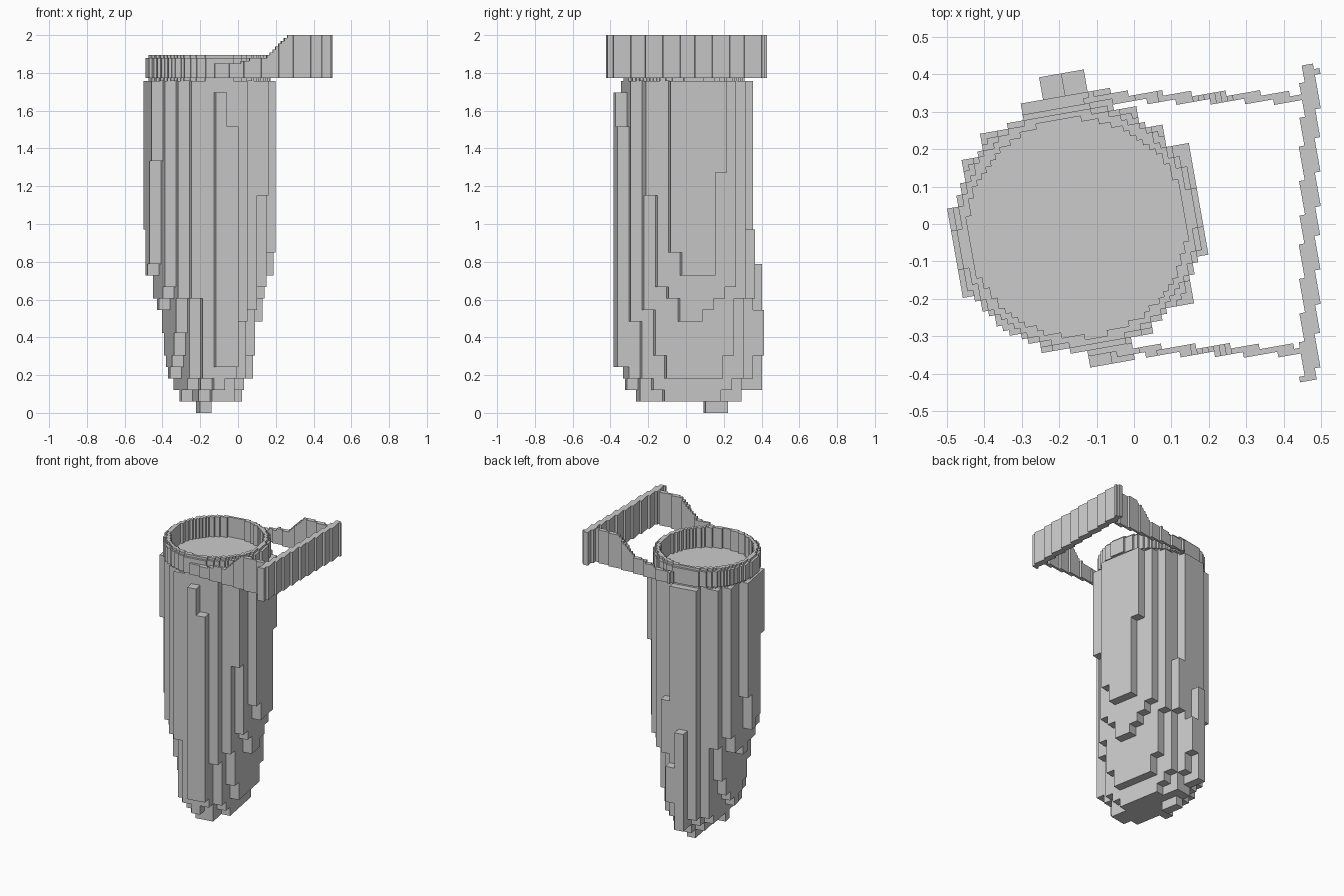
import bpy, bmesh, math

if "Cube" in bpy.data.objects:
    bpy.data.objects.remove(bpy.data.objects["Cube"])

ROT = math.radians(10)          # the block grid is turned 10 degrees about z
FINE = 2 / 132                  # block size of rim and bracket
BIG = 4 * FINE                  # block size of the bag
V_SHIFT = 0.006
C, S = math.cos(ROT), math.sin(ROT)


def lerp(points, z):
    """Piecewise linear lookup."""
    if z <= points[0][0]:
        return points[0][1]
    for (z0, a), (z1, b) in zip(points, points[1:]):
        if z <= z1:
            return a + (b - a) * (z - z0) / (z1 - z0)
    return points[-1][1]


def build_blocks(name, cells, size):
    """Skin a set of (i, j, k) cells with only the exposed faces."""
    bm = bmesh.new()
    verts = {}

    def vert(p):
        if p not in verts:
            u, v, z = p[0] * size, p[1] * size + V_SHIFT, p[2] * size
            verts[p] = bm.verts.new((u * C - v * S, u * S + v * C, z))
        return verts[p]

    for cell in cells:
        for axis in range(3):
            for side in (0, 1):
                near = list(cell)
                near[axis] += 2 * side - 1
                if tuple(near) in cells:
                    continue
                a, b = (axis + 1) % 3, (axis + 2) % 3
                quad = []
                for da, db in ((0, 0), (1, 0), (1, 1), (0, 1)):
                    p = list(cell)
                    p[axis] += side
                    p[a] += da
                    p[b] += db
                    quad.append(vert(tuple(p)))
                bm.faces.new(quad if side else quad[::-1])
    bmesh.ops.dissolve_limit(bm, angle_limit=0.01, verts=bm.verts[:], edges=bm.edges[:])
    mesh = bpy.data.meshes.new(name)
    bm.to_mesh(mesh)
    bm.free()
    obj = bpy.data.objects.new(name, mesh)
    bpy.context.collection.objects.link(obj)
    return obj


def fine_columns(name, spans):
    """Stack fine blocks; spans(x, y) yields the (low, high) heights at a point."""
    cells = set()
    for i in range(-40, 40):
        for j in range(-40, 40):
            u, v = (i + .5) * FINE, (j + .5) * FINE + V_SHIFT
            for low, high in spans(u * C - v * S, u * S + v * C):
                for k in range(round(low / FINE), round(high / FINE)):
                    cells.add((i, j, k))
    return build_blocks(name, cells, FINE)


# Bag: round at the top, narrowing in depth towards a flattened bottom
HALF_U = [(.09, .128), (.21, .19), (.575, .25), (.756, .311), (1.27, .325), (1.75, .333)]
HALF_V = [(.09, .28), (.15, .32), (.3, .35), (.8, .34), (1.75, .333)]
SHIFT_V = [(.4, 0), (.9, -.2), (1.75, -.3)]     # centre line drifts, in blocks
bag = set()
for k in range(1, 29):
    z = (k + .5) * BIG
    a, b, j0 = lerp(HALF_U, z), lerp(HALF_V, z), lerp(SHIFT_V, z)
    for i in range(-8, 3):
        for j in range(-5, 6):
            if ((i + 2.9) * BIG / a) ** 2 + ((j - j0) * BIG / b) ** 2 <= 1:
                bag.add((i, j, k))

# Folds bulging out of the bag, and the bottom tip: column, row, lowest and top layer
for i, j, k0, k1 in ((-3, -6, 4, 28), (-2, -6, 4, 25), (-3, 6, 2, 13), (-2, 6, 5, 9),
                     (-3, 2, 0, 1), (-3, 3, 0, 1)):
    bag.update((i, j, k) for k in range(k0, k1))
build_blocks("bag", bag, BIG)


# Rim: tall inner ring with a slightly lower band around it
def rim_spans(x, y):
    r = math.hypot(x + .152, y + .01)
    if .292 < r < .315:
        yield 1.7545, 1.894
    elif .315 <= r < .33:
        yield 1.772, 1.874


fine_columns("rim", rim_spans)

# Bracket: wall plate and two arms that step up towards it
ARM_TOP = [(-.02, 1.845), (.03, 1.865), (.15, 1.885), (.27, 2.0)]


def bracket_spans(x, y):
    if abs(x - .47) < .021 and abs(y) < .422:
        yield 1.773, 2.0
    elif -.13 < x < .46 and abs(abs(y) - .338) < .0115:
        yield 1.773, lerp(ARM_TOP, x)


fine_columns("bracket", bracket_spans)
